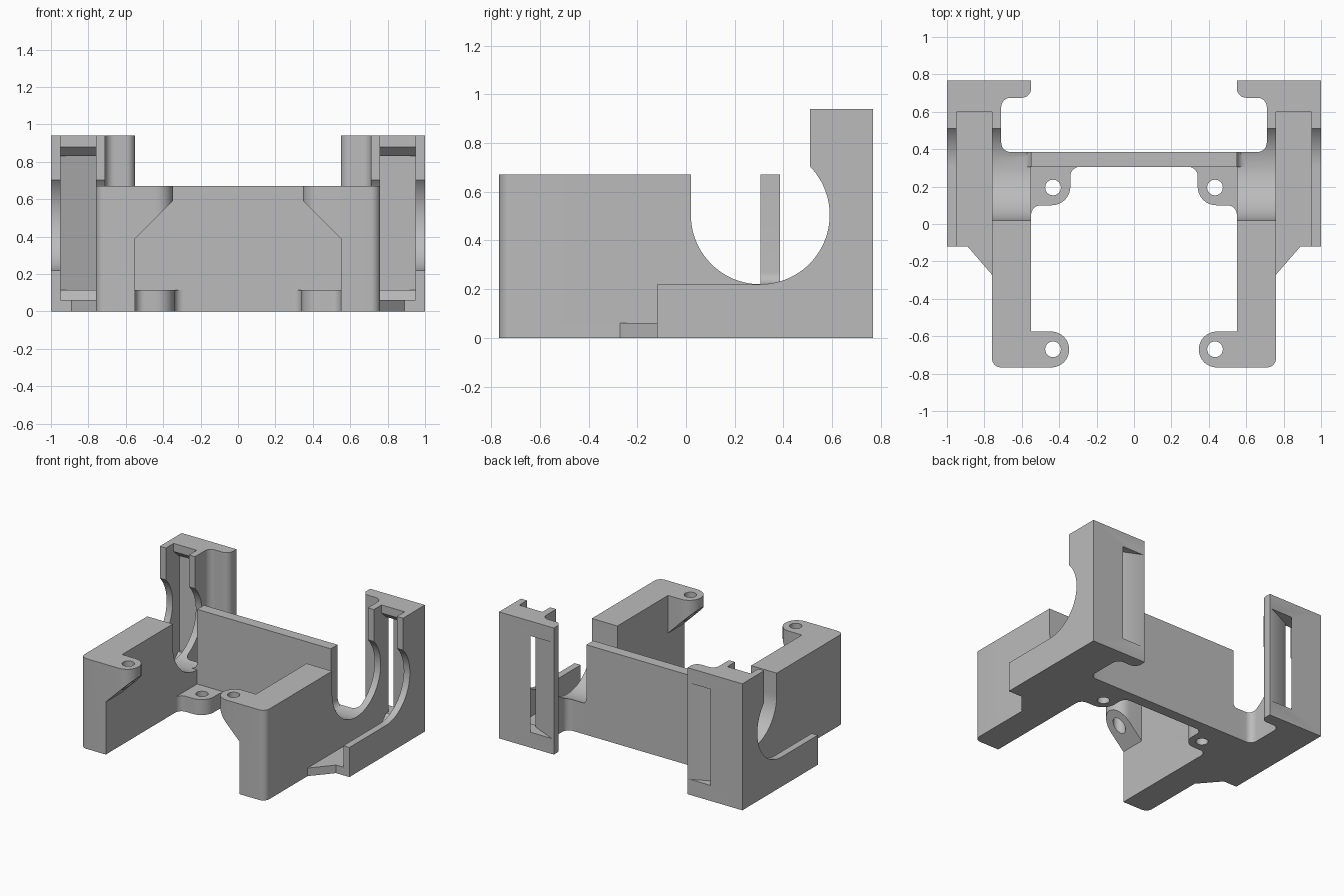
import bpy, bmesh
from math import sin, cos, tan, radians, pi
from mathutils import Vector

if "Cube" in bpy.data.objects:
    bpy.data.objects.remove(bpy.data.objects["Cube"], do_unlink=True)

gray = bpy.data.materials.new("plain gray")
gray.use_nodes = True
gray.diffuse_color = (0.5, 0.5, 0.5, 1)
gray.node_tree.nodes["Principled BSDF"].inputs["Base Color"].default_value = (0.5, 0.5, 0.5, 1)

AXES = {"x": lambda a, b, h: (h, a, b),
        "y": lambda a, b, h: (a, h, b),
        "z": lambda a, b, h: (a, b, h)}


def rounded(corners, steps=8):
    """Outline whose corners (x, y, radius) are rounded off."""
    out = []
    for i, c in enumerate(corners):
        p = Vector(c[:2])
        if len(c) < 3:
            out.append(p)
            continue
        u = (Vector(corners[i - 1][:2]) - p).normalized()
        v = (Vector(corners[(i + 1) % len(corners)][:2]) - p).normalized()
        half = u.angle(v) / 2
        center = p + (u + v).normalized() * c[2] / sin(half)
        start = p + u * c[2] / tan(half) - center
        end = p + v * c[2] / tan(half) - center
        for k in range(steps + 1):
            t = k / steps
            sweep = pi - 2 * half
            out.append(center + (start * sin((1 - t) * sweep) + end * sin(t * sweep)) / sin(sweep))
    return out


def arc(cx, cy, r, a0, a1, n):
    return [(cx + r * cos(radians(a0 + (a1 - a0) * i / n)),
             cy + r * sin(radians(a0 + (a1 - a0) * i / n))) for i in range(n + 1)]


def prism(name, outline, axis, low, high):
    bm = bmesh.new()
    place = AXES[axis]
    bottom = bm.faces.new([bm.verts.new(place(p[0], p[1], low)) for p in outline])
    top = bmesh.ops.extrude_face_region(bm, geom=[bottom])["geom"]
    shift = Vector(place(0, 0, high - low))
    bmesh.ops.translate(bm, vec=shift, verts=[g for g in top if isinstance(g, bmesh.types.BMVert)])
    bmesh.ops.recalc_face_normals(bm, faces=bm.faces)
    mesh = bpy.data.meshes.new(name)
    bm.to_mesh(mesh)
    bm.free()
    mesh.materials.append(gray)
    ob = bpy.data.objects.new(name, mesh)
    bpy.context.collection.objects.link(ob)
    return ob


def box(name, x, y, z):
    return prism(name, [(x[0], y[0]), (x[1], y[0]), (x[1], y[1]), (x[0], y[1])], "z", *z)


def bake(ob):
    bpy.context.view_layer.update()
    graph = bpy.context.evaluated_depsgraph_get()
    mesh = bpy.data.meshes.new_from_object(ob.evaluated_get(graph))
    ob.modifiers.clear()
    ob.data = mesh


def combine(ob, tool, operation):
    mod = ob.modifiers.new("combine", "BOOLEAN")
    mod.operation, mod.object, mod.solver = operation, tool, "EXACT"
    bake(ob)
    bpy.data.objects.remove(tool, do_unlink=True)


# Side frame: plan outline with the rear pocket and the front gusset
plan = rounded([(0.55, -0.767), (0.76, -0.767, 0.05), (0.76, -0.27), (0.89, -0.12),
                (1, -0.12), (1, 0.767), (0.55, 0.767), (0.55, 0.675, 0.05),
                (0.71, 0.675, 0.05), (0.71, 0.385, 0.05), (0.55, 0.385)])
bracket = prism("cradle_bracket", plan, "z", 0, 0.94)

# Side profile: low front wall, round cradle, tall rear tower
profile = [(-0.8, -0.1), (0.8, -0.1), (0.8, 1), (0.51, 1)]
profile += arc(0.305, 0.505, 0.285, 44, -180, 56) + [(0.02, 0.67), (-0.8, 0.67)]
combine(bracket, prism("side_profile", profile, "x", 0.4, 1.1), "INTERSECT")

# Outer step, gusset top and the plate slot
combine(bracket, box("outer_step", (0.76, 1.1), (-0.2, 0.305), (0.22, 1)), "DIFFERENCE")
combine(bracket, box("gusset_top", (0.76, 1.1), (-0.5, -0.12), (0.06, 1)), "DIFFERENCE")
combine(bracket, box("plate_slot", (0.76, 0.95), (-0.2, 0.6), (0.06, 1)), "DIFFERENCE")

# Slot end with ramps, and the slanted window to the rear face
ramp = [(0.5, 0.06), (0.6, 0.06), (0.655, 0.115), (0.655, 0.83), (0.6, 0.88), (0.5, 0.88)]
combine(bracket, prism("slot_ramp", ramp, "x", 0.76, 0.95), "DIFFERENCE")
window = [(0.55, 0.78), (0.74, 0.78), (0.74, 0.767), (0.95, 0.67), (0.95, 0.59),
          (0.76, 0.59), (0.76, 0.68), (0.565, 0.767)]
combine(bracket, prism("rear_window", window, "z", 0.115, 0.83), "DIFFERENCE")

# Front screw ear with sloped underside
ear = prism("front_ear", rounded([(0.6, -0.767), (0.6, -0.575), (0.347, -0.575, 0.095),
                                  (0.347, -0.767, 0.095)]), "z", 0.38, 0.67)
slope = [(0.2, 0.2), (0.55, 0.2), (0.55, 0.39), (0.2, 0.74)]
combine(ear, prism("ear_slope", slope, "y", -1, -0.4), "DIFFERENCE")
combine(bracket, ear, "UNION")

# Low rear screw tab
tab = prism("rear_tab", rounded([(0.6, 0.35), (0.29, 0.35), (0.29, 0.305), (0.34, 0.305, 0.048),
                                 (0.34, 0.1, 0.1), (0.55, 0.1, 0.05), (0.55, 0.03),
                                 (0.6, 0.03)]), "z", 0, 0.115)
combine(bracket, tab, "UNION")

# Screw holes
for y, z in ((-0.67, (0.3, 0.8)), (0.195, (-0.1, 0.2))):
    hole = prism("screw_hole", arc(0.433, y, 0.042, 0, 345, 23), "z", *z)
    combine(bracket, hole, "DIFFERENCE")

# Opposite side
mirror = bracket.modifiers.new("mirror", "MIRROR")
mirror.use_mirror_merge = False
bake(bracket)

# Cross wall, flared where it meets the cradles
half = [(0.55, 0.67)] + arc(0.6, 0.27, 0.05, 180, 270, 6) + [(0.6, 0)]
wall = half + [(-x, z) for x, z in reversed(half)]
combine(bracket, prism("cross_wall", wall, "y", 0.305, 0.385), "UNION")

bpy.ops.object.select_all(action="DESELECT")
bracket.select_set(True)
bpy.context.view_layer.objects.active = bracket
bpy.ops.object.shade_smooth_by_angle(angle=radians(30))
